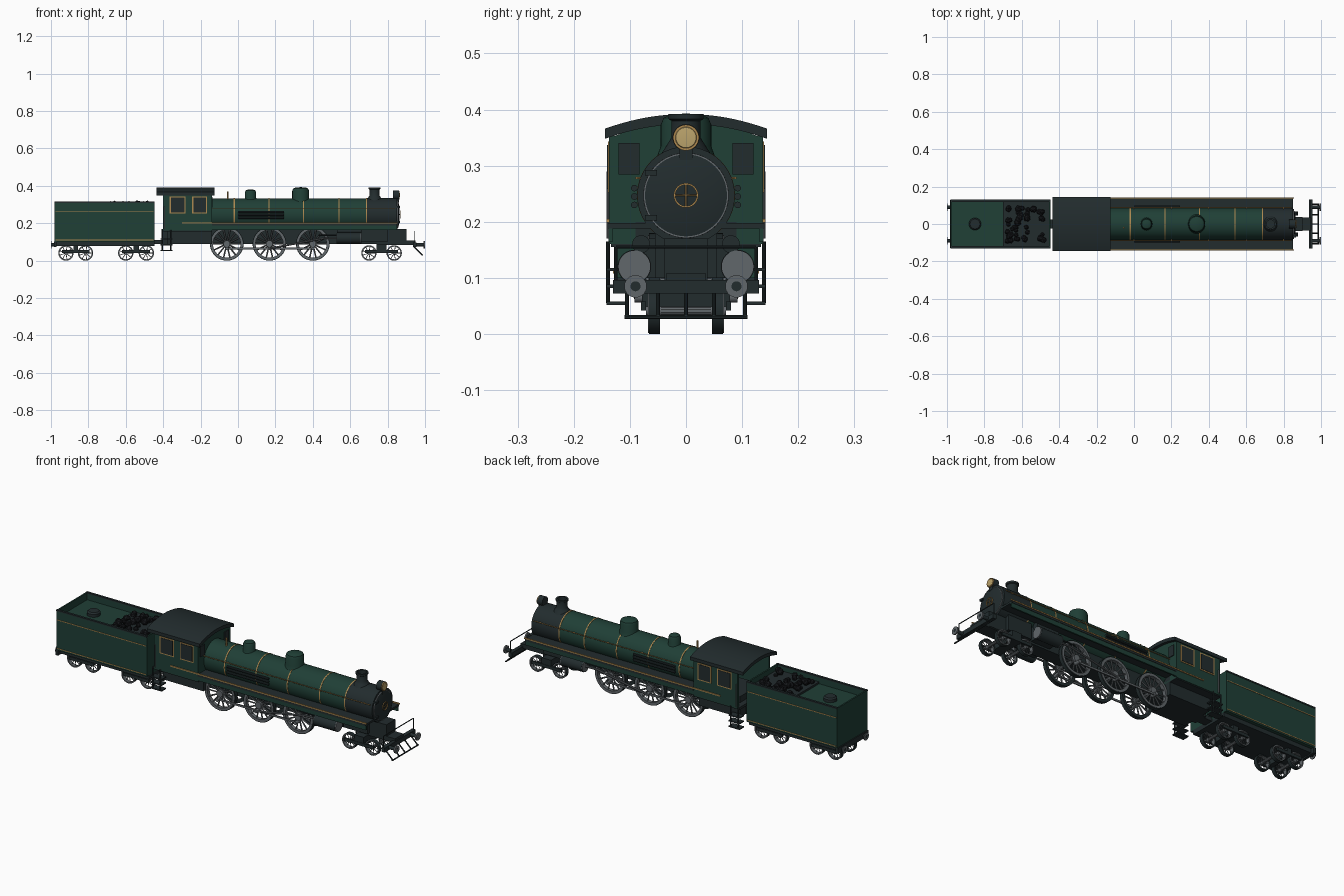
import bpy, bmesh, math, random
from mathutils import Vector, Matrix

if "Cube" in bpy.data.objects:
    bpy.data.objects.remove(bpy.data.objects["Cube"], do_unlink=True)


def material(name, red, green, blue):
    mat = bpy.data.materials.new(name)
    mat.use_nodes = True
    mat.diffuse_color = (red, green, blue, 1)
    mat.node_tree.nodes["Principled BSDF"].inputs["Base Color"].default_value = (red, green, blue, 1)
    return mat


green = material("dark green paint", .014, .05, .037)
dark = material("charcoal paint", .016, .025, .027)
steel = material("grey steel", .12, .135, .145)
gold = material("brass", .42, .25, .08)
lens = material("lamp glass", .5, .37, .15)
black = material("coal black", .008, .009, .011)


def finish(name, mat, bm, angle=35):
    """Turn a bmesh into an object, smooth below the given angle."""
    bmesh.ops.recalc_face_normals(bm, faces=bm.faces)
    mesh = bpy.data.meshes.new(name)
    bm.to_mesh(mesh)
    bm.free()
    mesh.materials.append(mat)
    if angle:
        mesh.shade_smooth()
        mesh.set_sharp_from_angle(angle=math.radians(angle))
    obj = bpy.data.objects.new(name, mesh)
    bpy.context.scene.collection.objects.link(obj)
    return obj


def box(name, mat, x, y, z):
    """Box spanning three (low, high) ranges."""
    bm = bmesh.new()
    bmesh.ops.create_cube(bm, size=1)
    for v in bm.verts:
        v.co = [sum(r) / 2 + c * (r[1] - r[0]) for r, c in zip((x, y, z), v.co)]
    return finish(name, mat, bm, 0)


def mirrored(name, mat, x, y, z):
    """Box and its twin on the other side of the centre line."""
    box("left_" + name, mat, x, y, z)
    box("right_" + name, mat, x, (-y[1], -y[0]), z)


def rods(name, mat, pairs, radius, sides=10):
    """One object holding a straight rod for each pair of points."""
    bm = bmesh.new()
    for a, b in pairs:
        a, b = Vector(a), Vector(b)
        turn = (b - a).to_track_quat("Z", "Y").to_matrix().to_4x4()
        bmesh.ops.create_cone(bm, cap_ends=True, segments=sides, radius1=radius, radius2=radius,
                              depth=(b - a).length, matrix=Matrix.Translation((a + b) / 2) @ turn)
    return finish(name, mat, bm)


def path(points):
    return list(zip(points, points[1:]))


def lathe(name, mat, profile, origin, axis=(0, 0, 1), sides=40):
    """Revolve (radius, height) points about an axis."""
    bm = bmesh.new()
    turn = Matrix.Translation(origin) @ Vector(axis).to_track_quat("Z", "Y").to_matrix().to_4x4()
    rings = []
    for r, h in profile:
        angles = [math.tau * i / sides for i in range(sides)]
        rings.append([bm.verts.new(turn @ Vector((r * math.cos(a), r * math.sin(a), h))) for a in angles])
    for low, high in path(rings):
        for i in range(sides):
            j = (i + 1) % sides
            bm.faces.new((low[i], low[j], high[j], high[i]))
    bmesh.ops.remove_doubles(bm, verts=bm.verts, dist=.00001)
    return finish(name, mat, bm)


def ring(name, mat, inner, outer, low, high, origin, axis):
    profile = [(inner, low), (outer, low), (outer, high), (inner, high), (inner, low)]
    return lathe(name, mat, profile, origin, axis)


def prism(name, mat, outline, x):
    """Extrude a (y, z) outline along x."""
    bm = bmesh.new()
    face = bm.faces.new([bm.verts.new((x[0], y, z)) for y, z in outline])
    new = bmesh.ops.extrude_face_region(bm, geom=[face])["geom"]
    for v in new:
        if isinstance(v, bmesh.types.BMVert):
            v.co.x = x[1]
    return finish(name, mat, bm, 30)


def wheel(name, x, side, radius, spokes, middle):
    """Open spoked wheel with a dark tyre and a bright rim face."""
    centre, axis = Vector((x, side * middle, radius)), (0, side, 0)
    ring(name + "_tyre", dark, radius * .84, radius, -.011, .009, centre, axis)
    ring(name + "_rim", steel, radius * .82, radius * .96, -.009, .011, centre, axis)
    lathe(name + "_hub", steel, [(0, -.012), (radius * .2, -.012), (radius * .2, .014), (0, .014)], centre, axis)
    pairs = []
    for i in range(spokes):
        a = math.tau * i / spokes
        pairs.append((centre, centre + Vector((math.cos(a), 0, math.sin(a))) * radius * .86))
    rods(name + "_spokes", steel, pairs, radius * .045, 6)


X = Vector((1, 0, 0))
BOILER = .247

# Boiler, smokebox and bands
def along(name, mat, radius, start, end):
    return lathe(name, mat, [(0, start), (radius, start), (radius, end), (0, end)], (0, 0, BOILER), X, 64)

along("boiler", green, .086, -.15, .69)
along("smokebox", dark, .087, .69, .85)
lathe("smokebox_door", dark, [(.076, 0), (.073, .006), (.05, .012), (0, .015)], (.85, 0, BOILER), X, 64)
ring("door_ring", steel, .072, .076, 0, .006, (.85, 0, BOILER), X)
for x in (-.02, .165, .35, .54, .688):
    ring("boiler_band", gold, .084, .0875, -.003, .003, (x, 0, BOILER), X)
ring("door_handwheel", gold, .019, .022, .015, .019, (.85, 0, BOILER), X)
rods("handwheel_spokes", gold, [((.867, -.02, BOILER), (.867, .02, BOILER)),
                               ((.867, 0, BOILER - .02), (.867, 0, BOILER + .02))], .0015)
for z in (.207, .287):
    box("door_hinge", dark, (.85, .866), (-.073, -.052), (z - .005, z + .005))

# Chimney, domes, whistle and headlamp
lathe("chimney", dark, [(.045, -.01), (.032, .01), (.026, .02), (.026, .05), (.031, .053),
                        (.031, .062), (.022, .062), (.022, .03), (0, .03)], (.73, 0, .33))
lathe("steam_dome", green, [(.052, -.015), (.045, .005), (.045, .043), (.04, .055), (.028, .061), (0, .063)], (.335, 0, .33))
lathe("sand_dome", green, [(.036, -.01), (.03, .006), (.03, .036), (.025, .046), (.015, .05), (0, .051)], (.067, 0, .33))
rods("whistle", gold, [((-.055, -.02, .32), (-.055, -.02, .37))], .005)
lathe("headlamp", dark, [(0, 0), (.024, 0), (.024, .03), (0, .03)], (.83, 0, .35), X)
lathe("headlamp_lens", lens, [(.02, 0), (.018, .004), (0, .006)], (.86, 0, .35), X)
ring("headlamp_rim", gold, .019, .023, 0, .004, (.86, 0, .35), X)
box("headlamp_bracket", dark, (.83, .86), (-.012, .012), (.31, .335))

# Frame, saddle and firebox
box("main_frame", dark, (-.4, .9), (-.038, .038), (.09, .17))
box("smokebox_saddle", dark, (.66, .8), (-.055, .055), (.1, .19))
box("firebox", dark, (-.38, -.14), (-.09, .09), (.09, .2))
box("front_deck", dark, (.78, .95), (-.036, .036), (.085, .108))

# Running boards, valances, pipes and handrails
mirrored("running_board", dark, (-.14, .85), (.06, .14), (.188, .198))
mirrored("valance", green, (-.14, .85), (.13, .138), (.165, .198))
mirrored("board_stripe", gold, (-.3, .855), (.136, .142), (.199, .205))
for s in (-1, 1):
    rods("cooling_pipes", dark, [((0, s * .092, z), (.245, s * .092, z)) for z in (.23, .245, .26)], .006)
    rail = [((-.14, s * .088, .278), (.84, s * .088, .278))]
    posts = [((x, s * .07, .278), (x, s * .09, .278)) for x in (0, .2, .4, .6, .8)]
    rods("boiler_handrail", gold, rail + posts, .0022)

# Cab
arch = [(y / 10 * .134, .378 - .028 * (y / 10) ** 2) for y in range(-10, 11)]
prism("cab_front", green, arch + [(.134, .16), (-.134, .16)], (-.15, -.14))
box("cab_floor", dark, (-.41, -.14), (-.134, .134), (.155, .168))
mirrored("cab_side", green, (-.4, -.14), (.127, .137), (.16, .358))
roof = [(y / 12 * .144, .392 - .026 * (y / 12) ** 2) for y in range(-12, 13)]
prism("cab_roof", dark, roof + [(y, z - .018) for y, z in reversed(roof)], (-.436, -.125))
for x in ((-.365, -.28), (-.245, -.165)):
    mirrored("window_frame", gold, x, (.134, .139), (.252, .343))
    mirrored("window_pane", dark, (x[0] + .006, x[1] - .006), (.135, .141), (.258, .337))
mirrored("front_window", dark, (-.142, -.136), (.083, .12), (.284, .34))
for s in (-1, 1):
    y = s * .139
    rods("cab_handrail", steel, path([(-.392, y, .17), (-.392, y, .29)]), .003)
    rods("step_hangers", dark, [((x, y, .165), (x, y, .055)) for x in (-.405, -.36)], .0035)
for z in (.055, .085, .115):
    mirrored("cab_step", dark, (-.415, -.35), (.105, .142), (z - .003, z + .003))

# Driving wheels, rods and cylinders
drivers = (-.06, .168, .4)
for s in (-1, 1):
    for x in drivers:
        wheel("driving_wheel", x, s, .09, 14, .057)
        rods("crank_pin", steel, [((x, s * .06, .065), (x, s * .092, .065))], .009, 16)
    box("coupling_rod", steel, (drivers[0], drivers[2]), (s * .078 - .003, s * .078 + .003), (.06, .07))
    rods("main_rod", steel, path([(drivers[1], s * .088, .065), (.46, s * .09, .12), (.54, s * .09, .12)]), .005)
    rods("cylinder", dark, [((.53, s * .092, .12), (.655, s * .092, .12))], .03, 32)
    rods("cylinder_covers", steel, [((x, s * .092, .12), (x + .005, s * .092, .12)) for x in (.526, .655)], .029, 32)
    rods("valve_chest", dark, [((.53, s * .08, .16), (.66, s * .08, .16))], .016, 24)
    mirrored("cylinder_block", dark, (.54, .65), (.03, .09), (.1, .17))
    rods("slide_bar", dark, [((.43, s * .09, .137), (.53, s * .09, .137))], .004)

# Small wheels, axles and truck frames
small = (.7, .835, -.92, -.815, -.6, -.49)
for x in small:
    for s in (-1, 1):
        wheel("small_wheel", x, s, .041, 9, .057)
rods("axles", steel, [((x, -.06, .041), (x, .06, .041)) for x in small], .008)
rods("driver_axles", steel, [((x, -.06, .09), (x, .06, .09)) for x in drivers], .011)
for a, b in zip(small[::2], small[1::2]):
    low, high = min(a, b), max(a, b)
    mirrored("truck_side", dark, (low - .02, high + .02), (.071, .08), (.042, .058))
    box("truck_bolster", dark, (low + .04, high - .04), (-.078, .078), (.042, .09))

# Front beam, buffers, guard and rail
box("buffer_beam", dark, (.935, .955), (-.13, .13), (.072, .096))
for end, reach in ((.95, .05), (-.975, -.025)):
    for s in (-1, 1):
        tip = end + reach
        rods("buffer_stem", dark, [((end, s * .09, .085), (tip, s * .09, .085))], .009, 16)
        rods("buffer_head", steel, [((tip - reach * .15, s * .09, .085), (tip, s * .09, .085))], .02, 28)
bars = [((.94, y, .075), (.985, y, .03)) for y in (-.105, -.05, 0, .05, .105)]
rods("track_guard", dark, bars + [((.985, -.11, .03), (.985, .11, .03))], .0035)
rods("front_rail", dark, path([(.945, -.125, .09), (.945, -.125, .155), (.945, .125, .155), (.945, .125, .09)]), .0025)

# Tender body
back, front, half = -.98, -.447, .128
box("tender_underframe", dark, (back, front), (-.11, .11), (.078, .102))
box("tender_tank", green, (back, front), (-half, half), (.1, .275))
mirrored("tender_wall", green, (back, front), (half - .008, half), (.27, .313))
for x in (back, front - .008):
    box("tender_end_wall", green, (x, x + .008), (-half, half), (.27, .313))
mirrored("tender_rim", dark, (back, front), (half - .01, half + .002), (.308, .315))
for z in (.11, .262):
    mirrored("tender_stripe", gold, (back + .005, front - .005), (half - .002, half + .002), (z - .002, z + .002))
box("tender_beam", dark, (back - .005, back + .01), (-half, half), (.072, .102))
lathe("water_hatch", dark, [(.033, 0), (.033, .015), (.026, .022), (0, .023)], (-.85, 0, .275))
box("coal_bed", dark, (-.7, front - .008), (-.12, .12), (.27, .285))
box("drawbar", dark, (front, -.39), (-.025, .025), (.09, .11))

# Coal heap
random.seed(4)
bm = bmesh.new()
for i in range(42):
    spot = Vector((random.uniform(-.68, -.475), random.uniform(-.1, .1), random.uniform(.287, .305)))
    spin = Matrix.Rotation(random.uniform(0, math.pi), 4, "X")
    bmesh.ops.create_icosphere(bm, subdivisions=1, radius=random.uniform(.012, .02),
                               matrix=Matrix.Translation(spot) @ spin)
finish("coal_heap", black, bm, 0)
